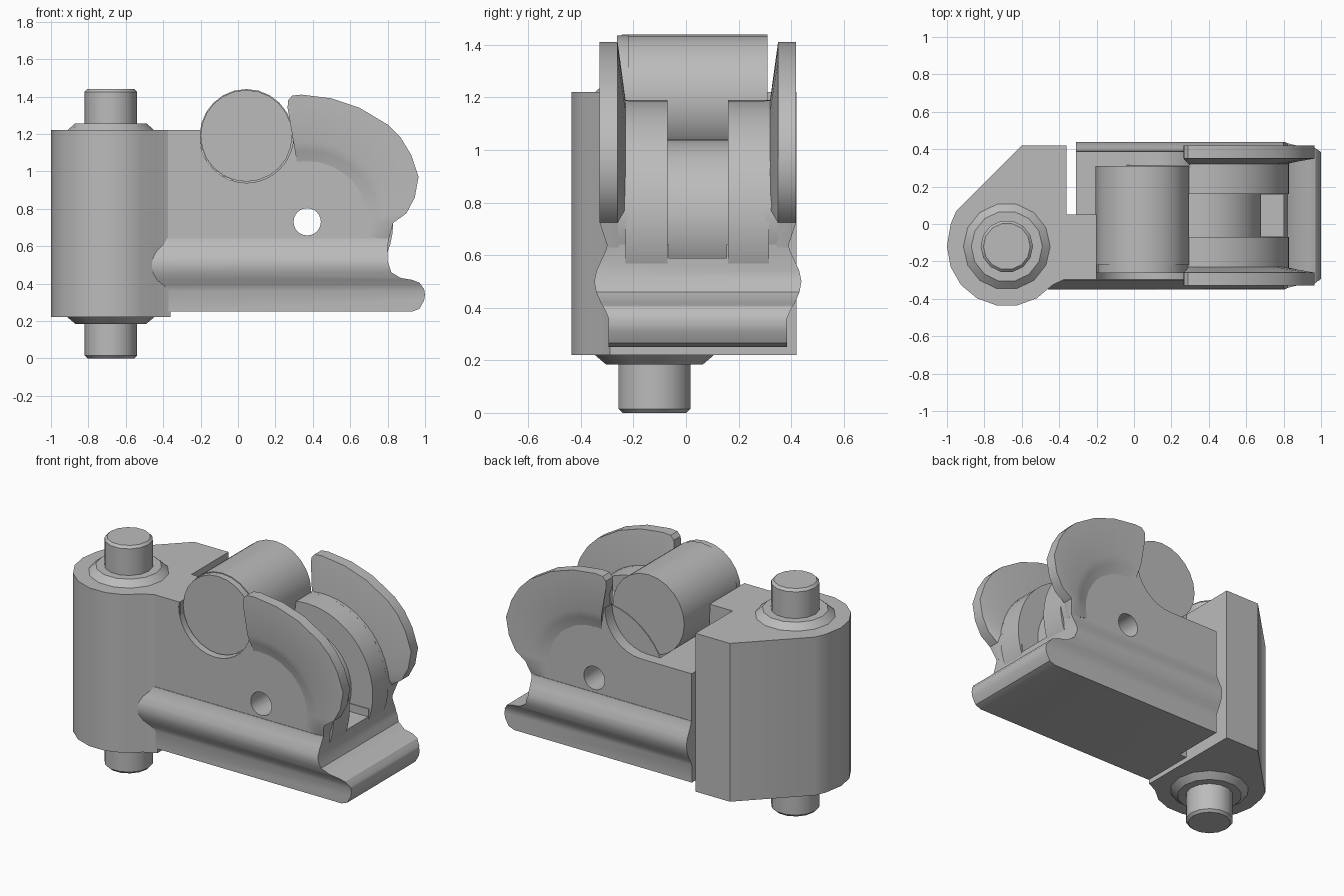
import bpy, bmesh, math
from mathutils import Vector

cube = bpy.data.objects.get("Cube")
if cube:
    bpy.data.objects.remove(cube, do_unlink=True)

steel = bpy.data.materials.new("plain_grey")
steel.use_nodes = True
grey = (0.5, 0.5, 0.5, 1)
steel.diffuse_color = grey
steel.node_tree.nodes["Principled BSDF"].inputs["Base Color"].default_value = grey

MID = 0.045            # middle of the carriage across y
PIVOT = (0.37, 0.73)   # pivot hole, x and z
BARREL = (0.045, 1.19)  # barrel axis, x and z


def finish(name, bm):
    bmesh.ops.recalc_face_normals(bm, faces=bm.faces)
    mesh = bpy.data.meshes.new(name)
    bm.to_mesh(mesh)
    bm.free()
    mesh.materials.append(steel)
    ob = bpy.data.objects.new(name, mesh)
    bpy.context.collection.objects.link(ob)
    return ob


def prism(name, outline, axis, lo, hi):
    """Extrude a 2D outline along an axis; outline uses the other two axes in order."""
    bm = bmesh.new()

    def place(p, d):
        c = list(p)
        c.insert(axis, d)
        return bm.verts.new(c)
    a = [place(p, lo) for p in outline]
    b = [place(p, hi) for p in outline]
    bm.faces.new(a)
    bm.faces.new(b[::-1])
    for i in range(len(a)):
        j = (i + 1) % len(a)
        bm.faces.new((a[i], a[j], b[j], b[i]))
    return finish(name, bm)


def box(name, x, y, z):
    return prism(name, [(x[0], y[0]), (x[1], y[0]), (x[1], y[1]), (x[0], y[1])], 2, *z)


def arc(centre, r, start, end, n):
    return [(centre[0] + r * math.cos(math.radians(start + (end - start) * i / n)),
             centre[1] + r * math.sin(math.radians(start + (end - start) * i / n)))
            for i in range(n + 1)]


def disc(name, centre, r, y0, y1, n):
    return prism(name, arc(centre, r, 0, 360, n)[:-1], 1, y0, y1)


def lathe(name, centre, profile, n):
    """Turned part about a vertical axis from (radius, z) pairs."""
    bm = bmesh.new()
    rings = [[bm.verts.new((x, y, z)) for x, y in arc(centre, r, 0, 360, n)[:-1]]
             for r, z in profile]
    for a, b in zip(rings, rings[1:]):
        for i in range(n):
            j = (i + 1) % n
            bm.faces.new((a[i], a[j], b[j], b[i]))
    bm.faces.new(rings[0])
    bm.faces.new(rings[-1])
    return finish(name, bm)


def boolean(ob, cutter, operation):
    """Apply a boolean and throw the cutter away."""
    cutter.hide_render = True
    mod = ob.modifiers.new("cut", 'BOOLEAN')
    mod.operation, mod.object, mod.solver = operation, cutter, 'EXACT'
    bpy.context.view_layer.objects.active = ob
    bpy.ops.object.modifier_apply(modifier=mod.name)
    bpy.data.objects.remove(cutter, do_unlink=True)


parts = []

# Hinge block with one round and one chamfered side
HINGE = (-0.68, -0.12)
block = [(-0.36, -0.29), (-0.36, 0.42), (-0.60, 0.42), (-0.95, 0.07), (-0.98, 0.0)]
block += arc(HINGE, 0.32, 180, 320, 7)
parts.append(prism("hinge_block", block, 2, 0.22, 1.22))
parts.append(box("hinge_neck", (-0.5, -0.2), (-0.29, 0.05), (0.25, 1.22)))

# Hinge pin and the flared collars around it
parts.append(lathe("hinge_pin", HINGE, [(0.125, 0), (0.14, 0.015), (0.14, 1.425), (0.125, 1.44)], 14))
parts.append(lathe("hinge_collars", HINGE,
                   [(0.19, 0.185), (0.232, 0.22), (0.232, 1.22), (0.19, 1.257)], 14))

# Lower body: side outline with foot, trimmed by a bulging cross-section
neck = [(0.80, 0.58), (0.80, 0.52), (0.82, 0.46), (0.87, 0.43), (0.93, 0.42), (0.97, 0.405),
        (0.995, 0.37), (1.0, 0.34), (0.995, 0.31), (0.97, 0.265), (0.93, 0.25)]
lower = prism("lower_body", [(-0.46, 0.25), (-0.46, 0.64), (0.805, 0.64)] + neck, 1, -0.6, 0.6)
half = [(0.34, 0.2), (0.34, 0.36), (0.352, 0.39), (0.37, 0.42), (0.387, 0.46), (0.394, 0.50),
        (0.386, 0.54), (0.368, 0.58), (0.349, 0.62), (0.341, 0.66)]
section = [(MID + w, z) for w, z in half] + [(MID - w, z) for w, z in reversed(half)]
boolean(lower, prism("section_cutter", section, 0, -0.9, 1.2), 'INTERSECT')
boolean(lower, box("slot_cutter", (-0.7, -0.31), (0.05, 0.7), (0.1, 0.9)), 'DIFFERENCE')
boolean(lower, box("groove_cutter", (0.5, 0.9), (-0.065, 0.155), (0.59, 0.9)), 'DIFFERENCE')
parts.append(lower)

# Side plates with a round seat for the barrel
nose = arc(PIVOT, 0.46, 98, 0, 14) + [(0.812, 0.66), (0.805, 0.64)]
front = [(-0.42, 0.64), (-0.42, 1.22), (-0.2, 1.22)] + arc(BARREL, 0.252, 180, 360, 16) + nose
back = [(-0.31, 0.64), (-0.31, 0.938), (0.0, 0.938)] + arc(BARREL, 0.252, 270, 360, 8) + nose
drilled = [prism("front_side_plate", front, 1, MID - 0.342, -0.22),
           prism("back_side_plate", back, 1, 0.30, MID + 0.342)]

# Core under the barrel, outer lobes and the smaller hub in the groove
parts.append(box("body_core", (-0.31, 0.28), (-0.24, 0.32), (0.5, 0.938)))
for name, r, y0, y1 in (("front_lobe", 0.46, -0.23, -0.07), ("groove_hub", 0.31, -0.08, 0.17),
                        ("back_lobe", 0.46, 0.16, 0.315)):
    drilled.append(disc(name, PIVOT, r, y0, y1, 48))
for ob in drilled:
    boolean(ob, disc("pivot_hole_cutter", PIVOT, 0.073, -0.7, 0.7, 24), 'DIFFERENCE')
parts += drilled

# Barrel resting in the seat
parts.append(disc("barrel", BARREL, 0.25, -0.22, 0.31, 24))
parts.append(disc("barrel_end", BARREL, 0.245, -0.262, -0.21, 24))

# Flared cheeks: cross-sections swept round the pivot out to the rim
rim = [(0.805, 0.63), (0.83, 0.725), (0.90, 0.775), (0.945, 0.86), (0.965, 0.97), (0.925, 1.09),
       (0.87, 1.18), (0.80, 1.25), (0.65, 1.34), (0.50, 1.39), (0.34, 1.41), (0.29, 1.405),
       (0.268, 1.38), (0.265, 1.34), (0.29, 1.27)]


def cheek(name, side):
    bm = bmesh.new()
    rings = []
    for i, point in enumerate(rim):
        ray = Vector(point) - Vector(PIVOT)
        length, direction = ray.length, ray.normalized()
        out = 0.342 if i == 0 else 0.374
        rise = [(0.29, 0.335), (0.34, 0.345), (0.38, (0.345 + out) / 2), (0.43, out), (length, out),
                (length, 0.305), (0.44, 0.272), (0.29, 0.272)]
        ring = []
        for r, w in rise:
            p = Vector(PIVOT) + direction * min(r, length)
            ring.append(bm.verts.new((p.x, MID + side * w, p.y)))
        rings.append(ring)
    for a, b in zip(rings, rings[1:]):
        for i in range(len(a)):
            j = (i + 1) % len(a)
            bm.faces.new((a[i], a[j], b[j], b[i]))
    bm.faces.new(rings[0])
    bm.faces.new(rings[-1])
    return finish(name, bm)


parts += [cheek("front_cheek", -1), cheek("back_cheek", 1)]

# Smooth rounded surfaces, crisp edges
bpy.ops.object.select_all(action='DESELECT')
for ob in parts:
    ob.select_set(True)
bpy.context.view_layer.objects.active = parts[0]
bpy.ops.object.shade_smooth_by_angle(angle=math.radians(32))
